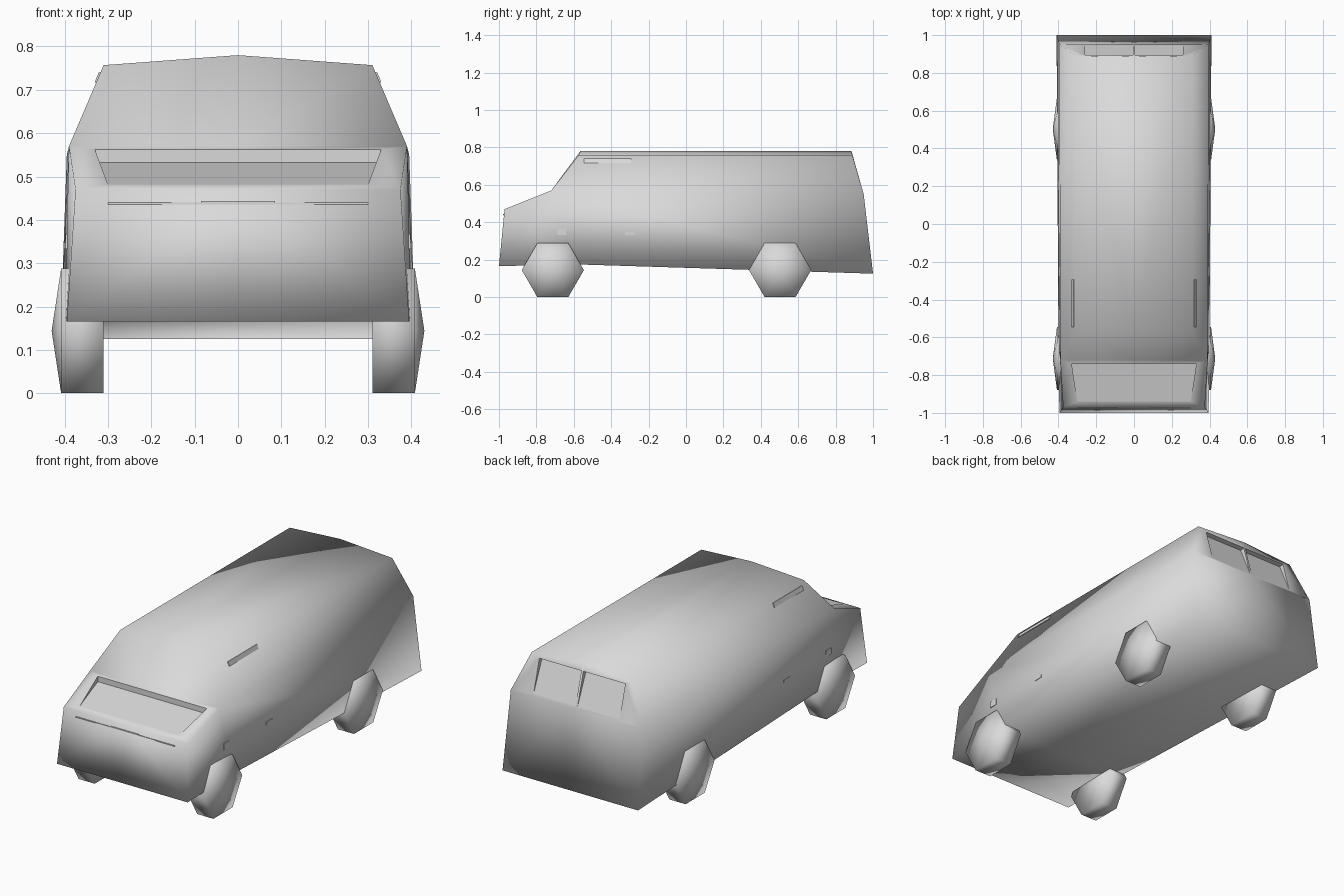
import bpy, bmesh, math
from mathutils import Vector

cube = bpy.data.objects.get("Cube")
if cube:
    bpy.data.objects.remove(cube)

grey = bpy.data.materials.new("plain_grey")
grey.use_nodes = True
grey.diffuse_color = (0.7, 0.7, 0.7, 1)
grey.node_tree.nodes["Principled BSDF"].inputs["Base Color"].default_value = (0.7, 0.7, 0.7, 1)


def finish(name, bm, smooth=True):
    """Turn a bmesh into a named, coloured object."""
    bmesh.ops.recalc_face_normals(bm, faces=bm.faces)
    for f in bm.faces:
        f.smooth = smooth
    mesh = bpy.data.meshes.new(name)
    bm.to_mesh(mesh)
    bm.free()
    mesh.materials.append(grey)
    obj = bpy.data.objects.new(name, mesh)
    bpy.context.collection.objects.link(obj)
    return obj


def plate(name, center, size, tilt=0):
    """Thin box, tilted about the length of the vehicle."""
    bm = bmesh.new()
    bmesh.ops.create_cube(bm, size=1)
    bmesh.ops.scale(bm, vec=size, verts=bm.verts)
    obj = finish(name, bm, False)
    obj.location = center
    obj.rotation_euler.y = tilt
    return obj


# Body: corner points of the left half
points = {
    "nose_c": (0, -0.97, 0.47), "nose": (0.375, -0.97, 0.47),
    "chin_c": (0, -1, 0.165), "chin": (0.395, -1, 0.165),
    "cowl_c": (0, -0.72, 0.57), "cowl": (0.39, -0.72, 0.57),
    "sill_c": (0, -0.6, 0.175), "sill": (0.4, -0.6, 0.175),
    "roof_front_c": (0, -0.565, 0.78), "roof_front": (0.31, -0.575, 0.757),
    "roof_back_c": (0, 0.885, 0.78), "roof_back": (0.31, 0.89, 0.757),
    "waist_c": (0, 0.95, 0.55), "waist": (0.395, 0.95, 0.55),
    "tail_c": (0, 1, 0.125), "tail": (0.41, 1, 0.125),
    # hood recess rim
    "hood_front_c": (0, -0.94, 0.482), "hood_front": (0.3, -0.94, 0.482),
    "hood_back_c": (0, -0.74, 0.562), "hood_back": (0.33, -0.74, 0.562),
    # rear window rim
    "pane_top_in": (0.006, 0.896, 0.738), "pane_top": (0.26, 0.896, 0.738),
    "pane_low_in": (0.006, 0.946, 0.562), "pane_low": (0.26, 0.946, 0.562),
}
body = bmesh.new()
vert = {k: body.verts.new(p) for k, p in points.items()}


def face(*names):
    verts = [vert[n] for n in names]
    if any(abs(v.co.x) > 1e-4 for v in verts):
        return body.faces.new(verts)


def recess(outer, rim, push):
    """Frame around a wedge-shaped pocket, deepest along the last two rim points."""
    for i in range(4):
        j = (i + 1) % 4
        face(outer[i], outer[j], rim[j], rim[i])
    a, b, c, d = rim
    for n in (c, d):
        vert[n + "_deep"] = body.verts.new(vert[n].co + Vector(push))
    c2, d2 = c + "_deep", d + "_deep"
    for names in ((a, b, c2, d2), (c, d, d2, c2), (b, c, c2), (a, d, d2)):
        f = face(*names)
        if f:
            for e in f.edges:
                e.smooth = False


face("nose_c", "nose", "chin", "chin_c")
face("nose", "chin", "sill", "cowl")
face("cowl", "sill", "tail", "waist")
face("cowl", "waist", "roof_back", "roof_front")
face("cowl_c", "cowl", "roof_front", "roof_front_c")
face("roof_front_c", "roof_front", "roof_back", "roof_back_c")
face("waist_c", "waist", "tail", "tail_c")
face("chin_c", "chin", "sill", "sill_c")
face("sill_c", "sill", "tail", "tail_c")
recess(("nose_c", "nose", "cowl", "cowl_c"),
       ("hood_front_c", "hood_front", "hood_back", "hood_back_c"), (0, 0, -0.03))
recess(("waist_c", "waist", "roof_back", "roof_back_c"),
       ("pane_low_in", "pane_low", "pane_top", "pane_top_in"), (0, -0.025, -0.005))

bmesh.ops.mirror(body, geom=body.verts[:] + body.edges[:] + body.faces[:],
                 axis="X", merge_dist=0.0005)
bmesh.ops.remove_doubles(body, verts=body.verts, dist=0.0005)
finish("van_body", body)

# Wheels: hexagons with a raised hub on the outer side
RADIUS = 0.166
for side, side_name in ((1, "left"), (-1, "right")):
    for y, end in ((-0.712, "front"), (0.503, "rear")):
        bm = bmesh.new()
        rings = []
        for x in (0.31, 0.408):
            rings.append([bm.verts.new((side * x,
                                        y + RADIUS * math.cos(k * math.pi / 3),
                                        0.144 + RADIUS * math.sin(k * math.pi / 3)))
                          for k in range(6)])
        hub = bm.verts.new((side * 0.43, y, 0.144))
        inner, outer = rings
        bm.faces.new(inner)
        for k in range(6):
            j = (k + 1) % 6
            bm.faces.new((inner[k], inner[j], outer[j], outer[k]))
            bm.faces.new((outer[k], outer[j], hub))
        finish(f"{end}_{side_name}_wheel", bm)

    # Small side fittings
    plate(f"{side_name}_roof_slot", (side * 0.322, -0.42, 0.728), (0.008, 0.25, 0.025),
          -side * 0.39)
    plate(f"{side_name}_door_handle", (side * 0.397, -0.3, 0.34), (0.008, 0.05, 0.015))
    plate(f"{side_name}_side_marker", (side * 0.394, -0.665, 0.35), (0.008, 0.045, 0.035))

# Nose trim
plate("nose_trim", (0, -0.973, 0.438), (0.6, 0.006, 0.004))
plate("nose_handle", (0, -0.974, 0.441), (0.17, 0.008, 0.005))
